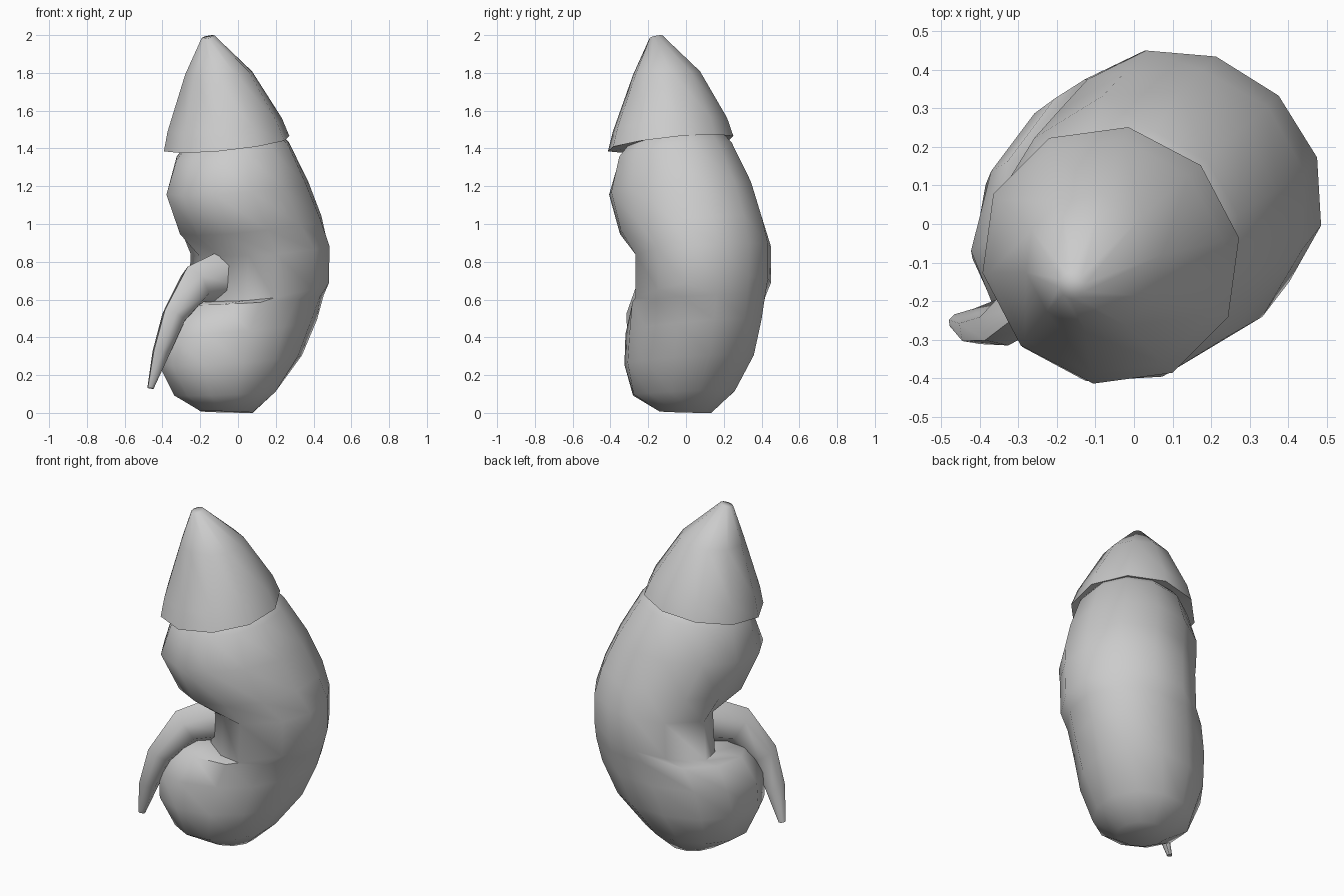
import bpy, bmesh, math
from mathutils import Vector

if "Cube" in bpy.data.objects:
    bpy.data.objects.remove(bpy.data.objects["Cube"])

S = math.sqrt(0.5)


def place(u, v, z):
    # u runs along the bend plane (diagonal x = y), v across it
    return Vector(((u + v) * S, (u - v) * S, z))


def loft(name, rings, sides):
    """Skin rings: (inner u, inner z, outer u, outer z, half width, v offset,
    inner fullness power, extra v offset at the inner side)."""
    bm = bmesh.new()
    loops = []
    for ui, zi, uo, zo, b, off, *shape in rings:
        power, lean = shape if shape else (1, 0)
        loop = []
        for k in range(sides):
            a = 2 * math.pi * k / sides
            c = math.cos(a)
            if c < -1e-6:
                c = -abs(c) ** power
            t = (1 + c) / 2
            v = off + lean * (1 - t) + b * math.sin(a)
            loop.append(bm.verts.new(place(ui + (uo - ui) * t, v, zi + (zo - zi) * t)))
        loops.append(loop)
    for p, q in zip(loops, loops[1:]):
        for k in range(sides):
            n = (k + 1) % sides
            bm.faces.new((p[k], p[n], q[n], q[k]))
    bm.faces.new(loops[0][::-1])
    bm.faces.new(loops[-1])
    bmesh.ops.recalc_face_normals(bm, faces=bm.faces)
    mesh = bpy.data.meshes.new(name)
    bm.to_mesh(mesh)
    bm.free()
    obj = bpy.data.objects.new(name, mesh)
    bpy.context.collection.objects.link(obj)
    bpy.ops.object.select_all(action='DESELECT')
    obj.select_set(True)
    bpy.context.view_layer.objects.active = obj
    bpy.ops.object.shade_smooth_by_angle(angle=math.radians(62))
    return obj


# Bean-shaped body, rings fan out around the flat-faced notch
loft("kidney_body", [
    (-0.19, 0.01, 0.10, 0.00, 0.14, -0.04),
    (-0.34, 0.09, 0.23, 0.12, 0.27, -0.04),
    (-0.42, 0.25, 0.38, 0.31, 0.335, -0.01, 1.15, -0.06),
    (-0.42, 0.41, 0.46, 0.50, 0.355, 0.02, 1.25, -0.10),
    (-0.32, 0.57, 0.49, 0.63, 0.365, 0.03, 1.0, -0.08),
    (-0.15, 0.59, 0.50, 0.72, 0.37, 0.03, 0.5, -0.03),
    (-0.14, 0.83, 0.50, 0.90, 0.37, 0.03, 0.5, -0.02),
    (-0.33, 0.94, 0.46, 1.05, 0.375, 0.03, 1.0, 0.0),
    (-0.43, 1.15, 0.38, 1.23, 0.36, 0.02),
    (-0.37, 1.33, 0.25, 1.44, 0.305, 0.02),
    (-0.25, 1.48, 0.15, 1.54, 0.20, 0.02),
], 12)

# Cone-shaped cap with an overhanging rim
loft("adrenal_cap", [
    (-0.30, 1.39, 0.15, 1.48, 0.27, 0.01),
    (-0.43, 1.375, 0.23, 1.475, 0.345, 0.015),
    (-0.41, 1.48, 0.19, 1.57, 0.315, 0.01),
    (-0.32, 1.79, 0.03, 1.81, 0.185, 0.0),
    (-0.26, 1.98, -0.19, 2.00, 0.035, 0.0),
], 10)

# Tapered tube leaving the notch and drooping down
path = [(-0.06, -0.02, 0.73, 0.14), (-0.28, -0.04, 0.68, 0.11), (-0.42, -0.06, 0.51, 0.075),
        (-0.475, -0.10, 0.32, 0.055), (-0.505, -0.15, 0.13, 0.02)]
tube = []
for i, (u, v, z, r) in enumerate(path):
    p, q = path[max(i - 1, 0)], path[min(i + 1, len(path) - 1)]
    d = Vector((q[0] - p[0], q[2] - p[2])).normalized()
    n = Vector((-d.y, d.x)) * r
    tube.append((u - n.x, z - n.y, u + n.x, z + n.y, r * 0.8, v))
loft("ureter", tube, 6)
